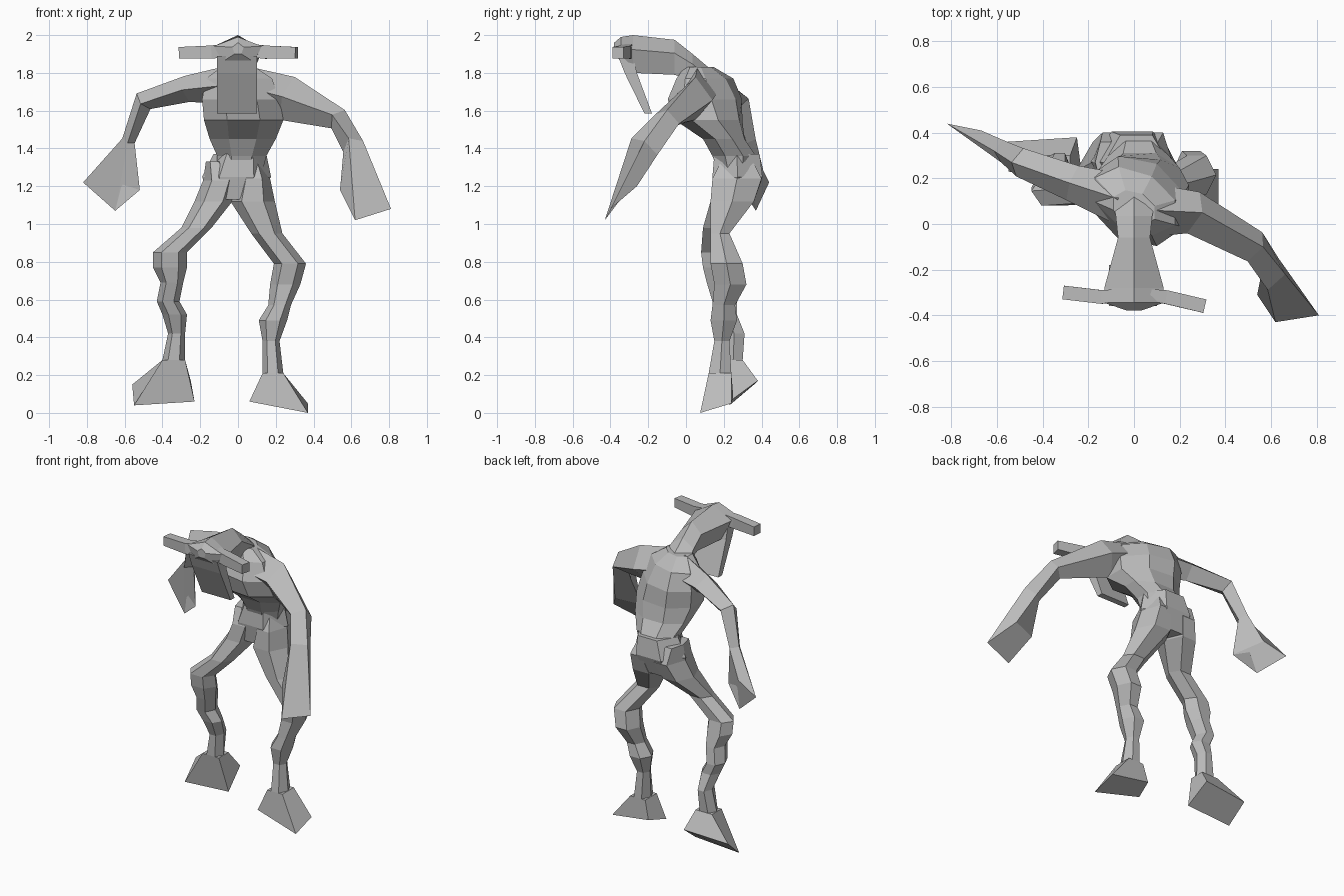
import bpy
import bmesh
from math import cos, sin, radians, tau
from mathutils import Vector

default_cube = bpy.data.objects.get("Cube")
if default_cube:
    bpy.data.objects.remove(default_cube, do_unlink=True)

grey = bpy.data.materials.new("plain grey")
grey.use_nodes = True
shade = (0.5, 0.5, 0.5, 1)
grey.diffuse_color = shade
grey.node_tree.nodes["Principled BSDF"].inputs["Base Color"].default_value = shade


def polygon(sides, start):
    """Polygon stretched so that it fills the square from -1 to 1."""
    angles = [radians(start) + tau * i / sides for i in range(sides)]

    def fit(values):
        low, high = min(values), max(values)
        return [2 * (v - low) / (high - low) - 1 for v in values]
    return list(zip(fit([cos(a) for a in angles]), fit([sin(a) for a in angles])))


def level_ring(x0, x1, y0, y1, z, shear=0, sides=6, start=0):
    """Horizontal section that fills the given bounds; shear brings the left side forward."""
    return [Vector(((x0 + x1 + u * (x1 - x0)) / 2,
                    (y0 + y1 + v * (y1 - y0)) / 2 - shear * u, z))
            for u, v in polygon(sides, start)]


def upright_ring(y, half_width, z0, z1, sides=5, start=90):
    """Section facing the front."""
    return [Vector((u * half_width, y, (z0 + z1 + v * (z1 - z0)) / 2))
            for u, v in polygon(sides, start)]


def path_rings(stations, sides=4, start=90):
    """Sections square to a path; each station is x, y, z, depth, height."""
    centres = [Vector(s[:3]) for s in stations]
    rings = []
    for i, (centre, station) in enumerate(zip(centres, stations)):
        along = centres[min(i + 1, len(centres) - 1)] - centres[max(i - 1, 0)]
        up = along.cross(Vector((0, 1, 0))).normalized()
        if up.z < 0:
            up.negate()
        across = up.cross(along).normalized()
        rings.append([centre + across * u * station[3] + up * v * station[4]
                      for u, v in polygon(sides, start)])
    return rings


def loft(name, rings):
    """Skin a row of sections and cap both ends."""
    bm = bmesh.new()
    rows = [[bm.verts.new(p) for p in ring] for ring in rings]
    for a, b in zip(rows, rows[1:]):
        for i in range(len(a)):
            j = (i + 1) % len(a)
            bm.faces.new((a[i], a[j], b[j], b[i]))
    bm.faces.new(rows[0])
    bm.faces.new(rows[-1])
    bmesh.ops.recalc_face_normals(bm, faces=bm.faces)
    mesh = bpy.data.meshes.new(name)
    bm.to_mesh(mesh)
    bm.free()
    mesh.materials.append(grey)
    part = bpy.data.objects.new(name, mesh)
    bpy.context.collection.objects.link(part)


def corners(*points):
    return [Vector(p) for p in points]


# Hunched torso, turned so the left shoulder leads
loft("torso", [level_ring(*s, sides=8, start=22.5) for s in (
    (-.11, .13, .17, .35, 1.28),
    (-.11, .15, .14, .37, 1.36),
    (-.15, .20, .09, .31, 1.45),
    (-.18, .24, -.05, .29, 1.55, .02),
    (-.19, .22, -.08, .28, 1.66, .04),
    (-.17, .18, -.03, .23, 1.77, .05),
    (-.09, .09, .00, .14, 1.83, .02),
)])

# Pelvis that carries both thighs
loft("pelvis", [level_ring(*s) for s in (
    (-.13, .15, .15, .39, 1.37),
    (-.19, .175, .14, .405, 1.25),
    (-.15, .10, .16, .36, 1.13),
)])

# Neck and ridged head
loft("head", [upright_ring(*s) for s in (
    (.13, .10, 1.68, 1.82),
    (.035, .08, 1.76, 1.90),
    (-.06, .07, 1.79, 1.975),
    (-.28, .13, 1.80, 2.0),
    (-.345, .13, 1.86, 1.99),
    (-.38, .03, 1.90, 1.96),
)])

# Hanging face plate
loft("face_plate", [level_ring(*s, sides=4, start=225) for s in (
    (-.11, .10, -.36, -.28, 1.89),
    (-.11, .10, -.325, -.26, 1.80),
    (-.11, .10, -.22, -.18, 1.585),
)])

# Side bars of the head, one a little further forward
for name, side, tip_y in (("left_head_bar", 1, -.36), ("right_head_bar", -1, -.30)):
    loft(name, path_rings([
        (side * .06, -.31, 1.92, .025, .035),
        (side * .14, -.32, 1.91, .03, .035),
        (side * .31, tip_y, 1.907, .03, .03),
    ], start=45))

# Legs, from hip to ankle
legs = {
    "left_leg": (
        (.03, .13, .18, .36, 1.32),
        (.00, .17, .14, .40, 1.24),
        (-.04, .195, .13, .36, 1.12),
        (.07, .235, .13, .23, .95),
        (.19, .36, .13, .30, .79),
        (.17, .33, .15, .32, .68),
        (.16, .28, .14, .26, .57),
        (.11, .26, .13, .27, .49),
        (.13, .22, .15, .23, .38),
        (.13, .24, .12, .24, .21),
    ),
    "right_leg": (
        (-.17, -.08, .18, .36, 1.33),
        (-.185, .00, .14, .40, 1.23),
        (-.23, -.03, .13, .36, 1.12),
        (-.30, -.14, .09, .22, .98),
        (-.45, -.27, .08, .21, .85),
        (-.45, -.27, .09, .23, .77),
        (-.41, -.29, .11, .25, .69),
        (-.43, -.31, .14, .27, .59),
        (-.40, -.27, .16, .27, .52),
        (-.37, -.28, .20, .31, .42),
        (-.40, -.28, .20, .30, .28),
    ),
}
for name, stations in legs.items():
    loft(name, [level_ring(*s) for s in stations])

# Flared feet with slanting soles
soles = {
    "left_foot": corners((.06, .12, .06), (.37, .075, 0), (.37, .24, .05), (.10, .25, .09)),
    "right_foot": corners((-.55, .23, .04), (-.23, .23, .06), (-.25, .38, .17), (-.56, .36, .15)),
}
for name, sole in soles.items():
    ankle = legs[name.replace("foot", "leg")][-1]
    loft(name, [level_ring(*ankle, sides=4, start=225), sole])

# Arms that widen into mitten hands with blunt slanted ends:
# the left reaches forward, the right is swung back
loft("left_arm", path_rings([
    (.06, .06, 1.72, .12, .11),
    (.26, .05, 1.665, .095, .12),
    (.53, -.10, 1.555, .075, .06),
    (.61, -.22, 1.41, .085, .06),
]) + [corners((.81, -.40, 1.08), (.62, -.43, 1.02), (.54, -.31, 1.18), (.70, -.26, 1.20))])
loft("right_arm", path_rings([
    (-.06, .11, 1.735, .11, .10),
    (-.27, .18, 1.715, .08, .07),
    (-.50, .27, 1.65, .065, .055),
    (-.58, .32, 1.44, .05, .035),
]) + [corners((-.82, .44, 1.22), (-.67, .41, 1.28), (-.52, .30, 1.18), (-.65, .37, 1.07))])
